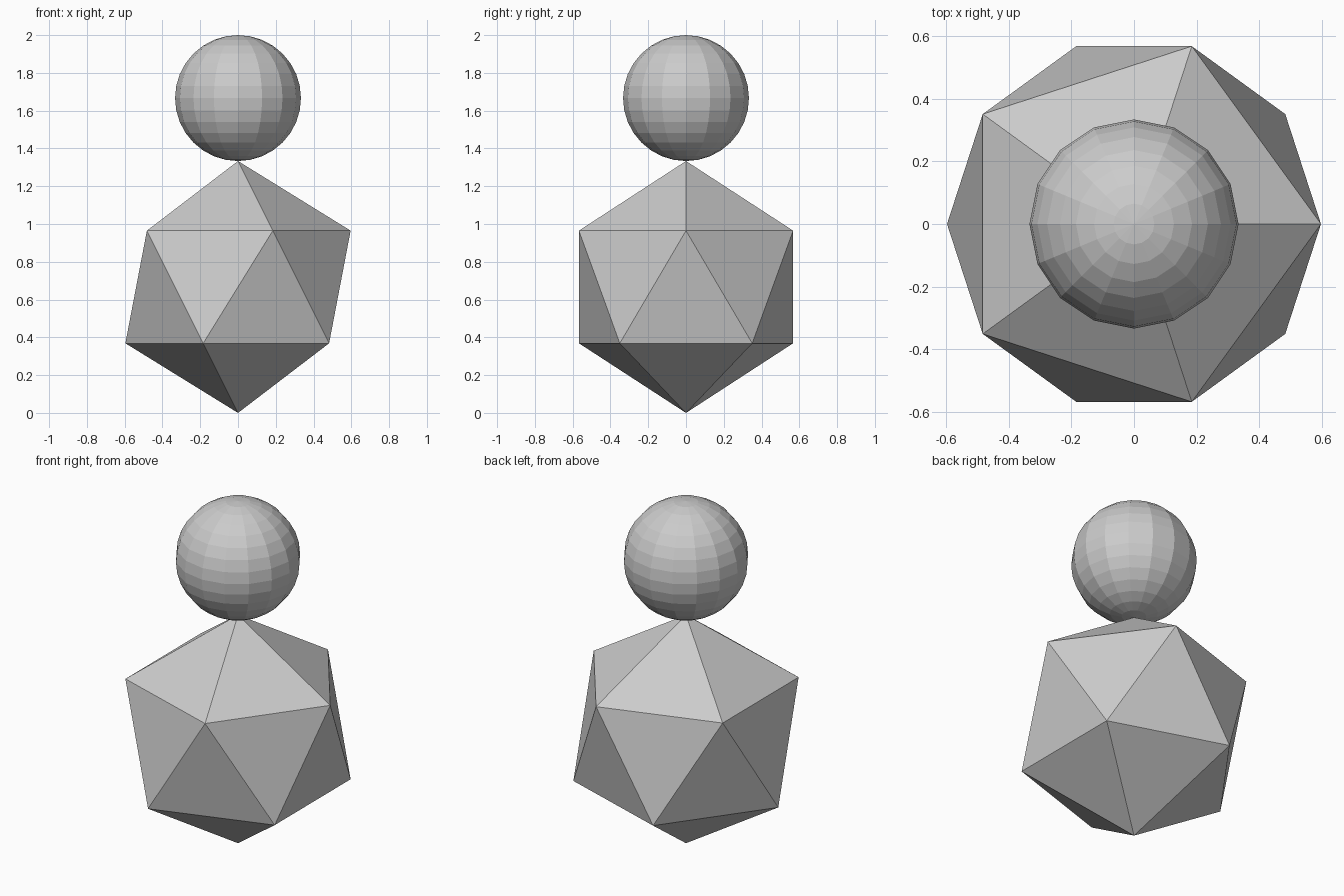
import bpy

if "Cube" in bpy.data.objects:
    bpy.data.objects.remove(bpy.data.objects["Cube"])

BODY_R = 2 / 3
HEAD_R = 1 / 3

# Faceted body: a plain icosahedron balanced on one point
bpy.ops.mesh.primitive_ico_sphere_add(subdivisions=1, radius=BODY_R,
                                      location=(0, 0, BODY_R))
body = bpy.context.object
body.name = "body"

# Flat-shaded round head resting on the top point
bpy.ops.mesh.primitive_uv_sphere_add(segments=16, ring_count=16, radius=HEAD_R,
                                     location=(0, 0, 2 * BODY_R + HEAD_R))
head = bpy.context.object
head.name = "head"

for part in (body, head):
    part.data.shade_flat()
